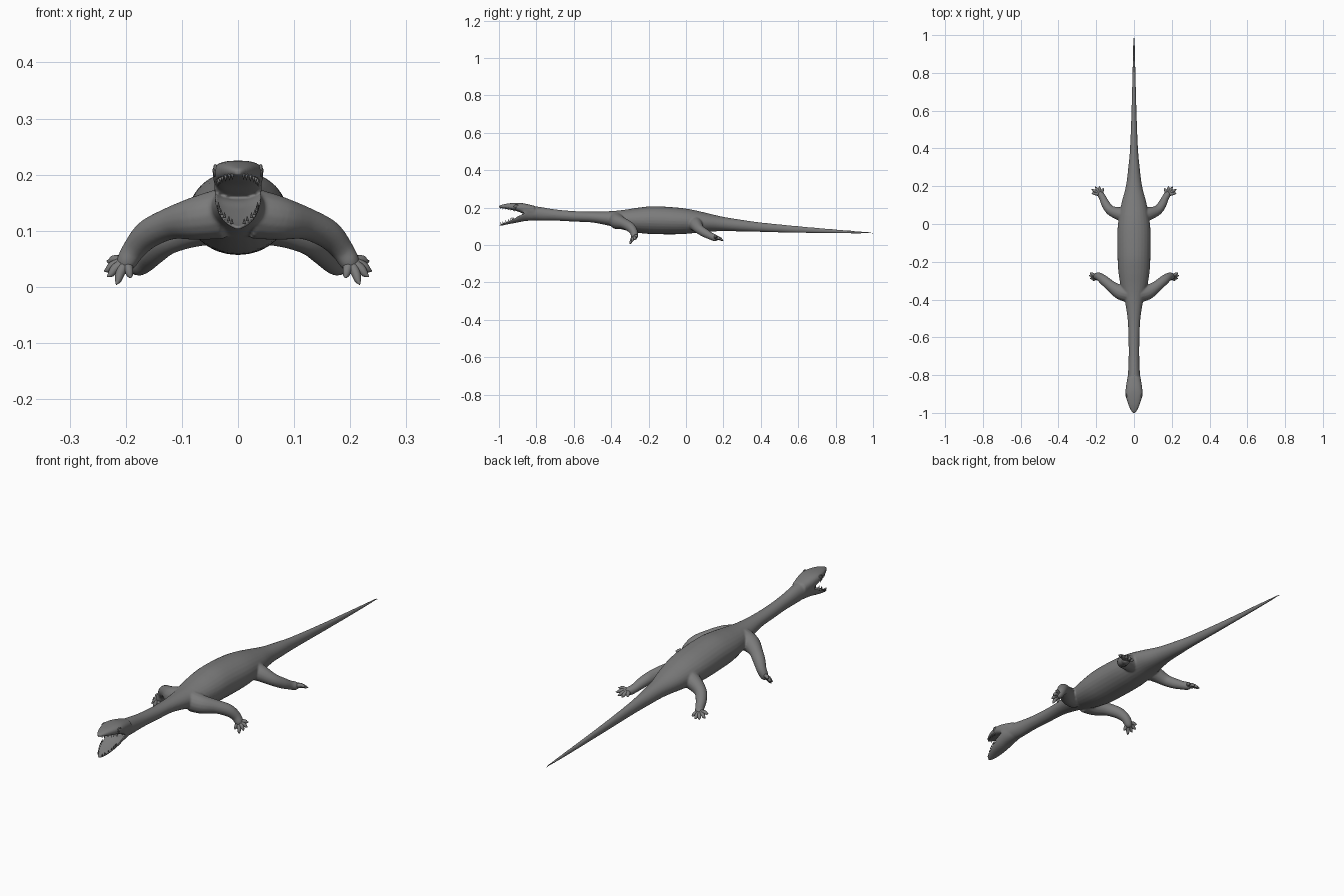
import bpy, bmesh, math
from mathutils import Vector

if "Cube" in bpy.data.objects:
    bpy.data.objects.remove(bpy.data.objects["Cube"])

skin = bpy.data.materials.new("grey skin")
GREY = (0.2, 0.2, 0.2, 1)
skin.diffuse_color = GREY
skin.use_nodes = True
skin.node_tree.nodes["Principled BSDF"].inputs["Base Color"].default_value = GREY


def smooth_path(points, steps=5):
    """Catmull-Rom interpolation through tuples of any length."""
    pts = [points[0]] + points + [points[-1]]
    out = []
    for a, b, c, d in zip(pts, pts[1:], pts[2:], pts[3:]):
        for i in range(steps):
            t = i / steps
            out.append([q + t * (r - p + t * (2 * p - 5 * q + 4 * r - s
                        + t * (3 * q - p - 3 * r + s))) / 2
                        for p, q, r, s in zip(a, b, c, d)])
    return out + [list(points[-1])]


def loft(bm, rings):
    loops = [[bm.verts.new(p) for p in ring] for ring in rings]
    n = len(loops[0])
    for a, b in zip(loops, loops[1:]):
        for i in range(n):
            j = (i + 1) % n
            bm.faces.new((a[i], a[j], b[j], b[i]))
    bm.faces.new(loops[0])
    bm.faces.new(loops[-1])


def hull(bm, sections, dish=None, sides=28, power=0.9):
    """Loft upright sections (y, half width, bottom, top); dish hollows the top."""
    rings = []
    for y, w, low, high in smooth_path(sections):
        ring = []
        for i in range(sides):
            a = math.tau * i / sides
            c, s = math.cos(a), math.sin(a)
            x = w * math.copysign(abs(c) ** power, c)
            s = math.copysign(abs(s) ** power, s)
            if dish is None:
                z = (low + high) / 2 + s * (high - low) / 2
            else:
                z = high - (high - low) * (dish * s if s > 0 else -s)
            ring.append((x, y, z))
        rings.append(ring)
    loft(bm, rings)


def tube(bm, points, side=1, sides=16, steps=5):
    """Loft round sections along (x, y, z, radius)."""
    path = smooth_path(points, steps)
    centres = [Vector((side * p[0], p[1], p[2])) for p in path]
    rings = []
    for i, centre in enumerate(centres):
        ahead = centres[min(i + 1, len(path) - 1)] - centres[max(i - 1, 0)]
        q = ahead.to_track_quat('Z', 'Y')
        rings.append([centre + q @ Vector((math.cos(a), math.sin(a), 0)) * path[i][3]
                      for a in (math.tau * k / sides for k in range(sides))])
    loft(bm, rings)


def finish(name, bm):
    bmesh.ops.recalc_face_normals(bm, faces=bm.faces)
    for f in bm.faces:
        f.smooth = True
    mesh = bpy.data.meshes.new(name)
    bm.to_mesh(mesh)
    bm.free()
    mesh.materials.append(skin)
    obj = bpy.data.objects.new(name, mesh)
    bpy.context.collection.objects.link(obj)
    return obj


# Trunk with neck and tail
body = bmesh.new()
hull(body, [(-.85, .038, .135, .212), (-.78, .031, .13, .203), (-.7, .028, .13, .19),
            (-.6, .029, .125, .181), (-.5, .034, .12, .178), (-.4, .05, .1, .181),
            (-.33, .07, .08, .188), (-.25, .083, .064, .2), (-.17, .087, .058, .207),
            (-.05, .088, .057, .2), (.03, .081, .062, .189), (.11, .066, .07, .171),
            (.2, .043, .074, .15), (.3, .03, .072, .134), (.4, .021, .07, .12),
            (.6, .013, .065, .1), (.8, .008, .062, .083), (1, .003, .06, .067)], power=1)

# Skull with upper jaw, then the hollow lower jaw
hull(body, [(-.81, .034, .15, .209), (-.865, .043, .165, .222), (-.905, .044, .181, .225),
            (-.95, .032, .19, .222), (-.98, .02, .196, .216), (-1, .007, .199, .21)], power=.75)
hull(body, [(-.81, .03, .132, .165), (-.865, .043, .127, .178), (-.905, .041, .119, .156),
            (-.95, .033, .111, .132), (-.98, .021, .104, .119), (-.998, .007, .101, .113)], dish=.45)

# Limbs: paths and toe tips on the left side
front_leg = [(.03, -.37, .13, .045), (.075, -.36, .122, .039), (.12, -.33, .113, .029),
             (.16, -.297, .094, .026), (.185, -.278, .067, .021), (.2, -.277, .043, .018),
             (.209, -.28, .032, .011)]
hind_leg = [(.03, .045, .12, .045), (.08, .055, .105, .035), (.125, .073, .083, .026),
            (.15, .105, .062, .023), (.165, .137, .045, .019), (.178, .157, .037, .018),
            (.187, .167, .034, .011)]
front_toes = [(.234, -.258, .046), (.239, -.272, .028), (.233, -.29, .018),
              (.217, -.302, .004), (.191, -.298, .016)]
hind_toes = [(.226, .163, .045), (.225, .184, .032), (.205, .198, .026),
             (.184, .2, .024), (.161, .19, .028)]

for side, word in ((1, "left"), (-1, "right")):
    for part, leg, tips in (("front", front_leg, front_toes), ("hind", hind_leg, hind_toes)):
        tube(body, leg, side)
        toes = bmesh.new()
        root = Vector(leg[-2][:3])
        for tip in tips:
            end = Vector(tip)
            knuckle = root.lerp(end, .55) + Vector((0, 0, .004))
            pad = root.lerp(end, .8)
            tube(toes, [(*root, .011), (*knuckle, .0085), (*pad, .006), (*end, .0008)],
                 side, sides=10, steps=3)
        finish(f"{word}_{part}_toes", toes)

# Blend trunk, head and limbs into one skin
body = finish("body", body)
remesh = body.modifiers.new("blend", 'REMESH')
remesh.mode = 'VOXEL'
remesh.voxel_size = .004
remesh.use_smooth_shade = True
relax = body.modifiers.new("relax", 'SMOOTH')
relax.factor = .5
relax.iterations = 4

# Eyes with a ring of lid around each
for side, word in ((1, "left"), (-1, "right")):
    eye = bmesh.new()
    bmesh.ops.create_uvsphere(eye, u_segments=16, v_segments=10, radius=.0085)
    bmesh.ops.translate(eye, verts=eye.verts, vec=(side * .037, -.908, .207))
    finish(f"{word}_eye", eye)
    lid = bmesh.new()
    ring = [(.0405, -.908 + .011 * math.cos(a), .207 + .009 * math.sin(a), .0028)
            for a in (math.tau * i / 12 for i in range(13))]
    tube(lid, ring, side, sides=8, steps=2)
    finish(f"{word}_eyelid", lid)

# Teeth along both jaws: (y, half width, gum height) from back to tip
for name, rim, drop in (("upper_teeth", [(-.915, .036, .19), (-.95, .028, .197), (-.99, .01, .202)], -.011),
                        ("lower_teeth", [(-.925, .035, .142), (-.95, .03, .129), (-.99, .011, .113)], .009)):
    teeth = bmesh.new()
    for y, x, z in smooth_path(rim, 3):
        for side in (1, -1):
            tube(teeth, [(x, y, z, .003), (x, y, z + drop, .0005)], side, sides=6, steps=1)
    finish(name, teeth)
